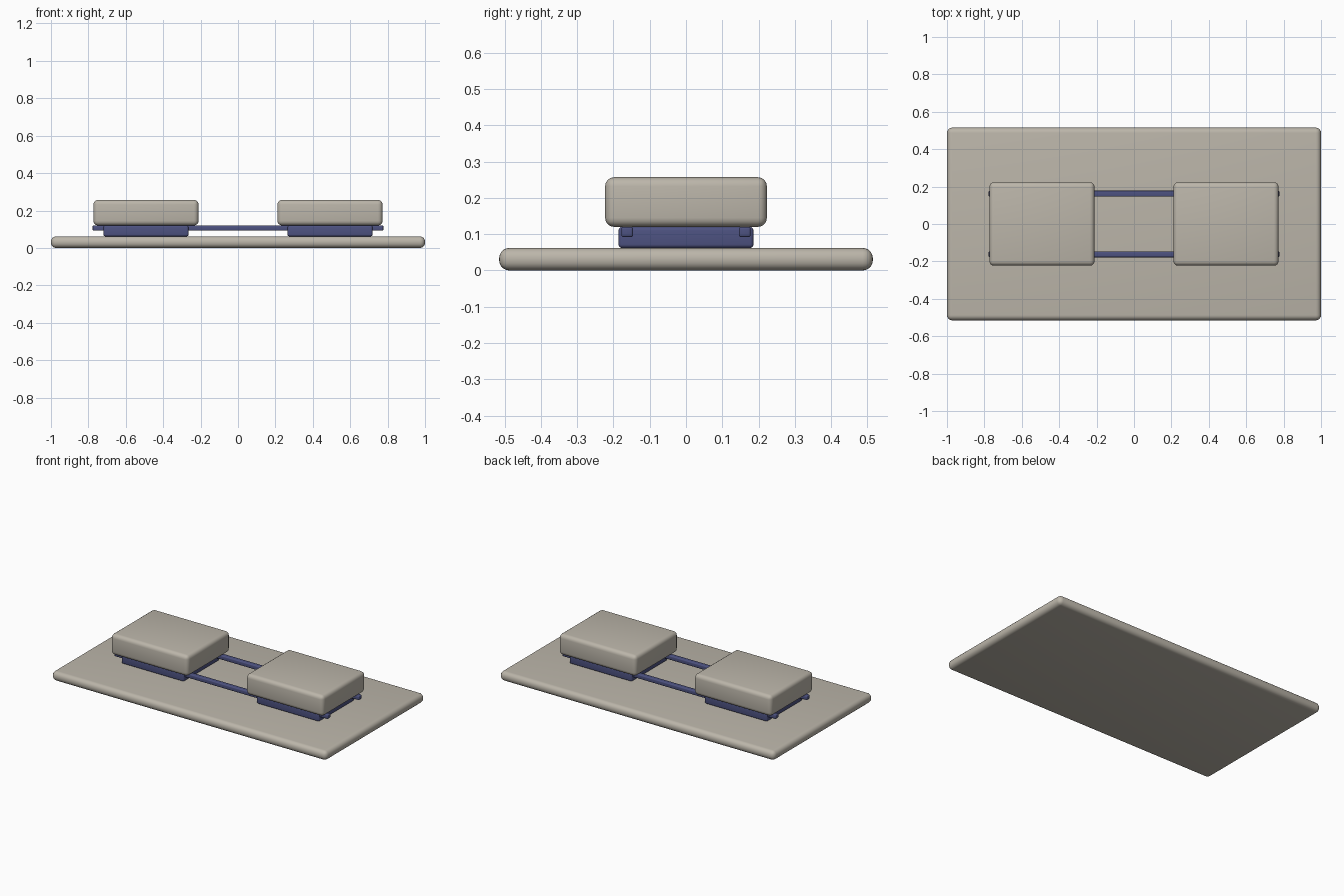
import bpy

if "Cube" in bpy.data.objects:
    bpy.data.objects.remove(bpy.data.objects["Cube"])


def material(name, rgb):
    m = bpy.data.materials.new(name)
    m.diffuse_color = (*rgb, 1)
    m.use_nodes = True
    m.node_tree.nodes["Principled BSDF"].inputs["Base Color"].default_value = m.diffuse_color
    return m


BEIGE = material("warm beige", (0.50, 0.465, 0.40))
BLUE = material("slate blue", (0.075, 0.085, 0.22))


def rounded_box(name, lo, hi, radius, mat, segments=4):
    """Box between two corners with rounded edges."""
    centre = [(a + b) / 2 for a, b in zip(lo, hi)]
    bpy.ops.mesh.primitive_cube_add(size=1, location=centre)
    ob = bpy.context.object
    ob.name = name
    ob.scale = [b - a for a, b in zip(lo, hi)]
    bpy.ops.object.transform_apply(location=False, rotation=False, scale=True)
    bev = ob.modifiers.new("rounding", "BEVEL")
    bev.width = radius
    bev.segments = segments
    bpy.ops.object.modifier_apply(modifier=bev.name)
    ob.data.materials.append(mat)
    bpy.ops.object.shade_smooth_by_angle()
    return ob


# Wide base slab
rounded_box("base_plate", (-1, -0.515, 0), (1, 0.515, 0.062), 0.028, BEIGE, 5)

# Left and right blocks, each on a low support
for side, x in (("left", -0.492), ("right", 0.492)):
    rounded_box(side + "_support", (x - 0.227, -0.186, 0.062),
                (x + 0.227, 0.186, 0.12), 0.01, BLUE)
    rounded_box(side + "_block", (x - 0.281, -0.223, 0.12),
                (x + 0.281, 0.223, 0.257), 0.025, BEIGE)

# Two long rails joining the supports
for side, y in (("front", -0.162), ("back", 0.162)):
    rounded_box(side + "_rail", (-0.777, y - 0.016, 0.092),
                (0.777, y + 0.016, 0.12), 0.006, BLUE)
